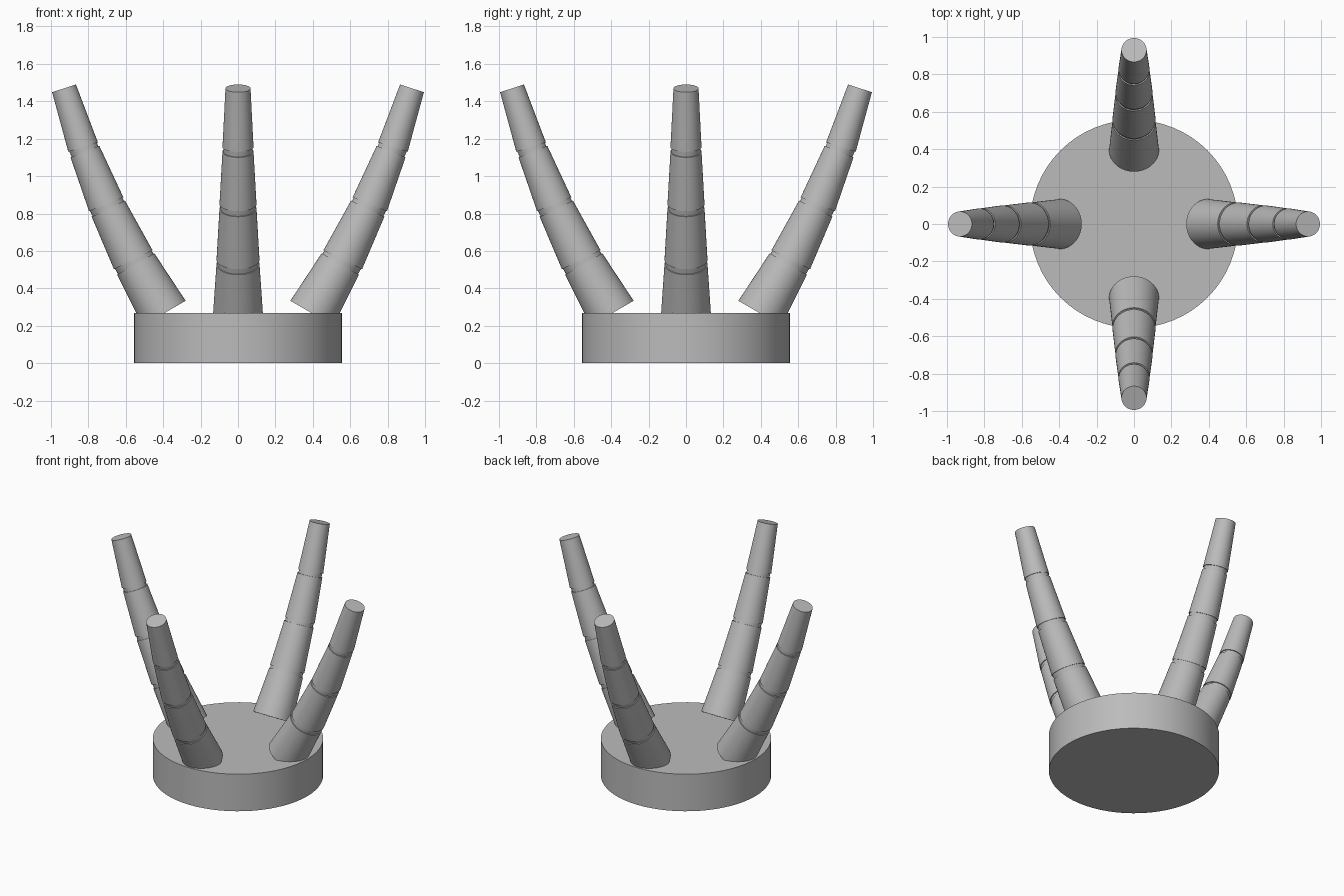
import bpy
from math import radians, sin, cos, tau
from mathutils import Vector, Matrix

cube = bpy.data.objects.get("Cube")
if cube:
    bpy.data.objects.remove(cube, do_unlink=True)

grey = bpy.data.materials.new("plain_grey")
grey.use_nodes = True
colour = (0.5, 0.5, 0.5, 1)
grey.diffuse_color = colour
grey.node_tree.nodes["Principled BSDF"].inputs["Base Color"].default_value = colour


def frustum(name, r1, r2, start, direction, length):
    """Tapered cylinder running from start along direction."""
    turn = direction.to_track_quat('Z', 'Y').to_matrix().to_4x4()
    bpy.ops.mesh.primitive_cone_add(vertices=64, radius1=r1, radius2=r2, depth=length)
    ob = bpy.context.object
    ob.name = name
    ob.matrix_world = Matrix.Translation(start + direction * length / 2) @ turn
    ob.data.materials.append(grey)
    bpy.ops.object.shade_smooth_by_angle(angle=radians(30))
    return ob


# Palm disc
UP = Vector((0, 0, 1))
PALM_HEIGHT = 0.267
frustum("palm_base", 0.556, 0.556, Vector(), UP, PALM_HEIGHT)

# Four fingers, each a chain of tapered links that curls towards vertical
STEP, GAP = 0.33, 0.026
TILTS = (30, 26, 22, 18)
RADII = (0.133, 0.115, 0.099, 0.083, 0.067)
for i, side in enumerate(("left", "back", "right", "front")):
    around = i * tau / 4
    outward = Vector((cos(around), sin(around), 0))
    point = outward * 0.395 + UP * PALM_HEIGHT
    for k, tilt in enumerate(TILTS):
        a = radians(tilt)
        axis = outward * sin(a) + UP * cos(a)
        last = k == len(TILTS) - 1
        length = STEP if last else STEP - GAP
        frustum(f"{side}_finger_link_{k + 1}", RADII[k], RADII[k + 1], point, axis, length)
        # Recessed knuckle between links
        if not last:
            r = RADII[k + 1] - 0.006
            frustum(f"{side}_finger_knuckle_{k + 1}", r, r, point + axis * (length - 0.02),
                    axis, GAP + 0.04)
        point += axis * STEP
